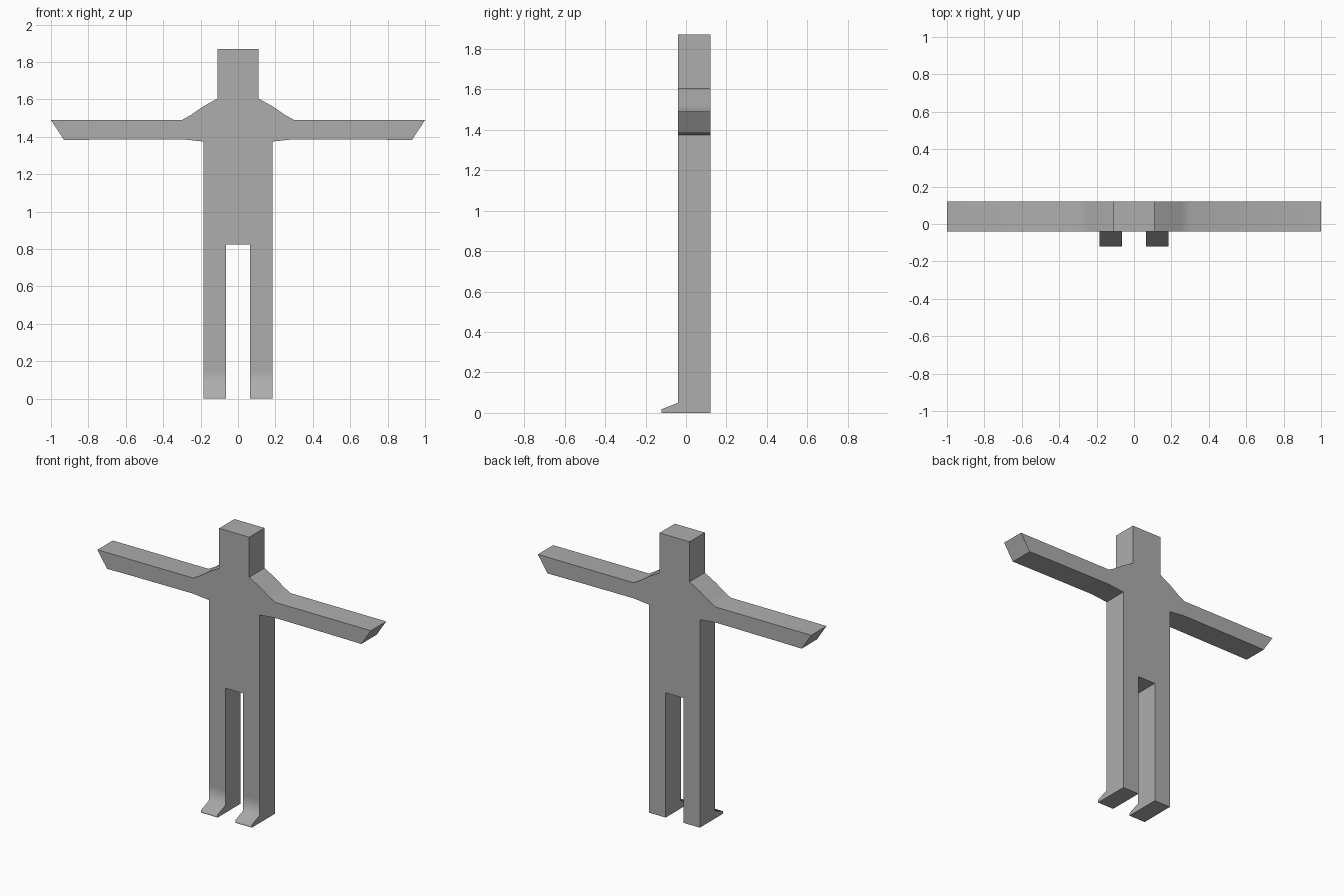
import bpy, bmesh, math
from mathutils import Vector

if "Cube" in bpy.data.objects:
    bpy.data.objects.remove(bpy.data.objects["Cube"])

grey = bpy.data.materials.new("plain grey")
grey.diffuse_color = (0.42, 0.42, 0.42, 1)
grey.use_nodes = True
grey.node_tree.nodes["Principled BSDF"].inputs["Base Color"].default_value = grey.diffuse_color
FRONT, BACK, ANKLE = -0.04, 0.12, 0.15


def prism(name, points, offset, angle):
    """Extrude a closed outline, leaving the ankle joint open."""
    bm = bmesh.new()
    face = bm.faces.new([bm.verts.new(p) for p in points])
    result = bmesh.ops.extrude_face_region(bm, geom=[face], use_keep_orig=True)
    verts = [v for v in result["geom"] if isinstance(v, bmesh.types.BMVert)]
    bmesh.ops.translate(bm, verts=verts, vec=Vector(offset))
    bmesh.ops.recalc_face_normals(bm, faces=bm.faces)
    joint = [f for f in bm.faces if all(abs(v.co.z - ANKLE) < 1e-4 for v in f.verts)]
    bmesh.ops.delete(bm, geom=joint, context="FACES")
    mesh = bpy.data.meshes.new(name)
    bm.to_mesh(mesh)
    bm.free()
    mesh.materials.append(grey)
    obj = bpy.data.objects.new(name, mesh)
    bpy.context.collection.objects.link(obj)
    bpy.ops.object.select_all(action="DESELECT")
    bpy.context.view_layer.objects.active = obj
    obj.select_set(True)
    bpy.ops.object.shade_smooth_by_angle(angle=math.radians(angle))
    return obj


# Head, shoulders, arms, torso and legs: half outline, mirrored
half = [(0.11, 1.87), (0.11, 1.605), (0.19, 1.56), (0.25, 1.518), (0.30, 1.49),
        (1.0, 1.49), (0.93, 1.383), (0.74, 1.385), (0.30, 1.387), (0.185, 1.375),
        (0.185, ANKLE), (0.065, ANKLE), (0.065, 0.825)]
outline = half + [(-x, z) for x, z in reversed(half)]
prism("body", [(x, FRONT, z) for x, z in outline], (0, BACK - FRONT, 0), 45)

# Feet: side profile with a sloping toe
profile = [(BACK, 0), (BACK, ANKLE), (FRONT, ANKLE), (FRONT, 0.05),
           (-0.12, 0.018), (-0.12, 0)]
for side, x in (("left", 0.065), ("right", -0.185)):
    prism(side + "_foot", [(x, y, z) for y, z in profile], (0.12, 0, 0), 75)
